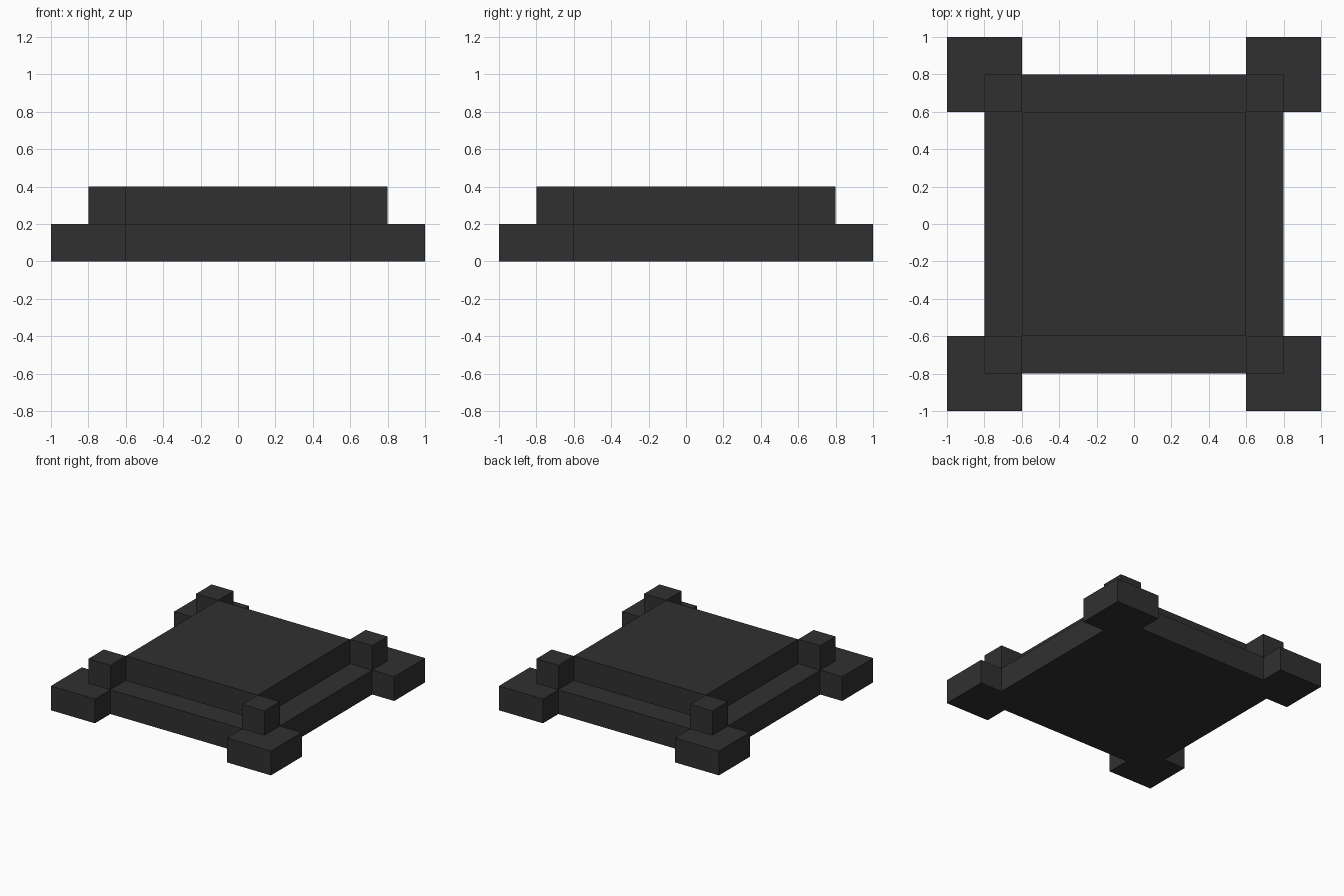
import bpy
import bmesh

cube = bpy.data.objects.get("Cube")
if cube:
    bpy.data.objects.remove(cube, do_unlink=True)

# Single charcoal colour
CHARCOAL = (0.03, 0.03, 0.03, 1)
mat = bpy.data.materials.new("charcoal")
mat.use_nodes = True
mat.diffuse_color = CHARCOAL
mat.node_tree.nodes["Principled BSDF"].inputs["Base Color"].default_value = CHARCOAL

STEP = 0.2  # height of each tier


def prism(name, outline, bottom):
    """Extrude a flat outline upward by one tier."""
    bm = bmesh.new()
    face = bm.faces.new([bm.verts.new((x, y, bottom)) for x, y in outline])
    result = bmesh.ops.extrude_face_region(bm, geom=[face], use_keep_orig=True)
    top = [v for v in result["geom"] if isinstance(v, bmesh.types.BMVert)]
    bmesh.ops.translate(bm, verts=top, vec=(0, 0, STEP))
    bmesh.ops.recalc_face_normals(bm, faces=bm.faces)
    mesh = bpy.data.meshes.new(name)
    bm.to_mesh(mesh)
    bm.free()
    mesh.materials.append(mat)
    obj = bpy.data.objects.new(name, mesh)
    bpy.context.collection.objects.link(obj)
    return obj


def rectangle(x0, x1, y0, y1):
    return [(x0, y0), (x1, y0), (x1, y1), (x0, y1)]


# Lower tier: square plinth with a square foot jutting from each corner
corner = [(0.8, 0.6), (1, 0.6), (1, 1), (0.6, 1), (0.6, 0.8)]
outline = []
for _ in range(4):
    outline += corner
    corner = [(-y, x) for x, y in corner]
prism("plinth_with_corner_feet", outline, 0)

# Upper tier: raised platform
prism("raised_platform", rectangle(-0.6, 0.6, -0.6, 0.6), STEP)

# Upper tier: corner posts touching the platform's corners
for y_name, y in (("front", -0.7), ("back", 0.7)):
    for x_name, x in (("right", -0.7), ("left", 0.7)):
        prism(f"{y_name}_{x_name}_post",
              rectangle(x - 0.1, x + 0.1, y - 0.1, y + 0.1), STEP)
